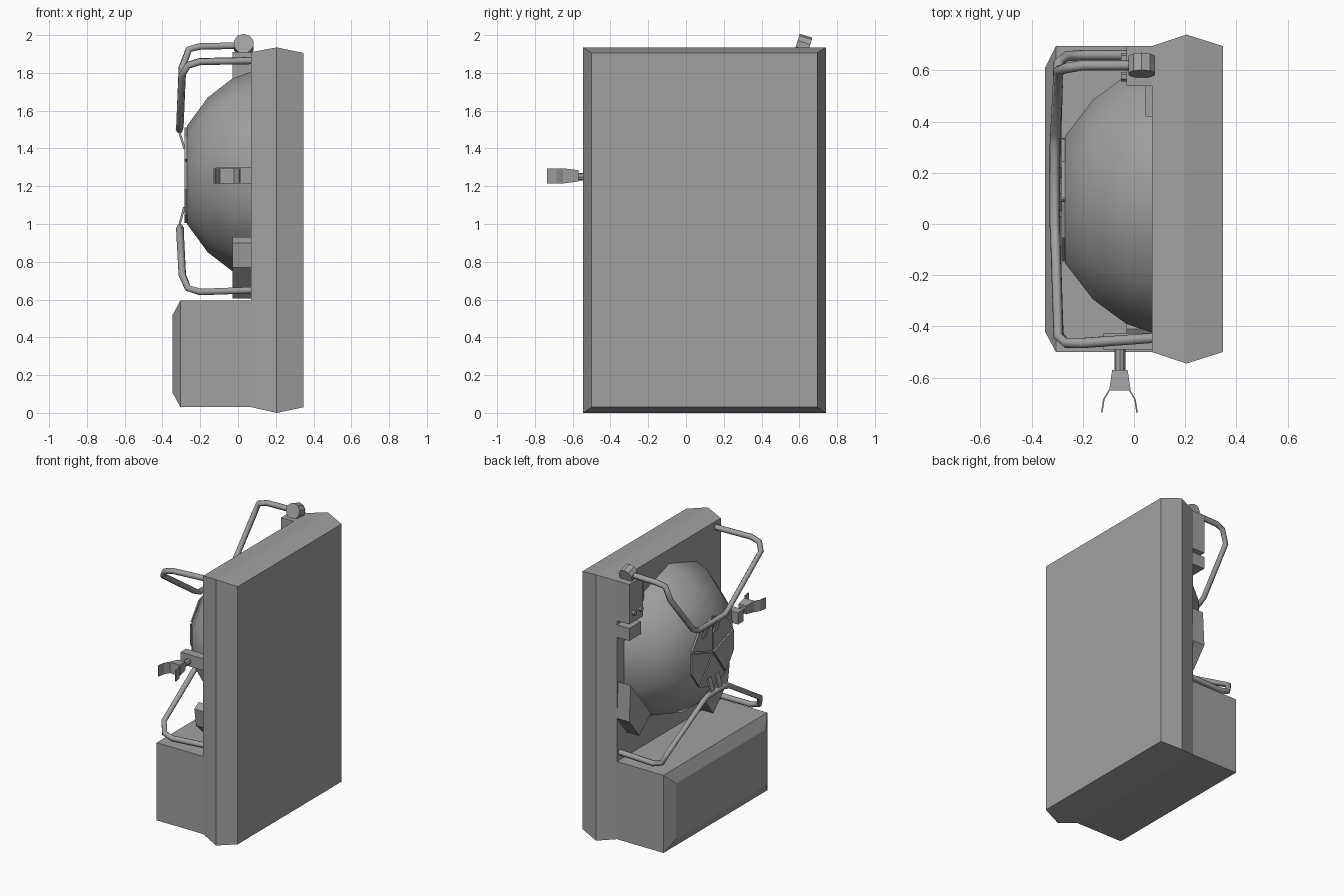
import bpy, bmesh
from math import sin, cos, pi, radians
from mathutils import Vector, Euler

if "Cube" in bpy.data.objects:
    bpy.data.objects.remove(bpy.data.objects["Cube"])

CY, CZ = 0.095, 1.26          # centre of the dome in the y-z plane


def loft(name, rings):
    """Bridge a row of equal-length point rings and cap both ends."""
    bm = bmesh.new()
    rows = [[bm.verts.new(p) for p in r] for r in rings]
    n = len(rows[0])
    for a, b in zip(rows, rows[1:]):
        for i in range(n):
            j = (i + 1) % n
            bm.faces.new((a[i], a[j], b[j], b[i]))
    bm.faces.new(rows[0][::-1])
    bm.faces.new(rows[-1])
    bmesh.ops.recalc_face_normals(bm, faces=bm.faces)
    me = bpy.data.meshes.new(name)
    bm.to_mesh(me)
    bm.free()
    ob = bpy.data.objects.new(name, me)
    bpy.context.collection.objects.link(ob)
    return ob


def rect_x(x, y0, y1, z0, z1):
    return [(x, y0, z0), (x, y1, z0), (x, y1, z1), (x, y0, z1)]


def box(name, x0, x1, y0, y1, z0, z1):
    return loft(name, [rect_x(x0, y0, y1, z0, z1), rect_x(x1, y0, y1, z0, z1)])


def prism_x(name, yz, x0, x1):
    return loft(name, [[(x, y, z) for y, z in yz] for x in (x0, x1)])


def circle_x(x, r, n=10):
    return [(x, CY + r * sin(2 * pi * i / n), CZ + r * cos(2 * pi * i / n)) for i in range(n)]


def activate(ob):
    bpy.ops.object.select_all(action='DESELECT')
    ob.select_set(True)
    bpy.context.view_layer.objects.active = ob


def pipe(name, pts, r=0.02):
    cu = bpy.data.curves.new(name, 'CURVE')
    cu.dimensions = '3D'
    cu.bevel_depth, cu.bevel_resolution, cu.use_fill_caps = r, 1, True
    sp = cu.splines.new('POLY')
    sp.points.add(len(pts) - 1)
    for p, co in zip(sp.points, pts):
        p.co = (*co, 1)
    ob = bpy.data.objects.new(name, cu)
    bpy.context.collection.objects.link(ob)
    activate(ob)
    bpy.ops.object.convert(target='MESH')


def cylinder(name, loc, r, depth, rot, n=10):
    bpy.ops.mesh.primitive_cylinder_add(vertices=n, radius=r, depth=depth, location=loc, rotation=rot)
    bpy.context.object.name = name


# Back slab with a ridge around its middle, and the bevelled base box
loft("back_slab", [rect_x(0.07, -0.5, 0.695, 0.03, 1.91),
                   rect_x(0.205, -0.545, 0.74, 0.0, 1.935),
                   rect_x(0.348, -0.5, 0.695, 0.03, 1.905)])
loft("base_box", [rect_x(-0.348, -0.42, 0.61, 0.11, 0.515),
                  rect_x(-0.305, -0.5, 0.695, 0.03, 0.595),
                  rect_x(0.075, -0.5, 0.695, 0.03, 0.595)])

# Ten-sided, smooth-shaded dome bulging out of the slab
dome = loft("dome", [circle_x(x, r) for x, r in
                     ((-0.27, 0.26), (-0.16, 0.41), (-0.03, 0.51), (0.08, 0.55))])
activate(dome)
bpy.ops.object.shade_smooth_by_angle(angle=radians(40))

# Five raised plates on the dome's flat end, split by narrow gaps
rim = circle_x(0, 0.26)
for i in range(5):
    pts = [Vector((CY, CZ))] + [Vector(rim[(2 * i + k) % 10][1:]) for k in range(3)]
    mid = sum(pts, Vector((0, 0))) / 4
    pts = [mid + (p - mid) * 0.93 for p in pts]
    prism_x(f"dome_plate_{i + 1}", pts, -0.283, -0.268)

# Upper and lower bent pipe frames
pipe("upper_pipe", [(0.03, 0.62, 1.945), (-0.2, 0.62, 1.94), (-0.26, 0.61, 1.925), (-0.295, 0.6, 1.83),
                    (-0.307, 0.36, 1.53), (-0.31, 0.30, 1.5), (-0.31, 0.0, 1.5), (-0.307, -0.06, 1.53),
                    (-0.295, -0.44, 1.79), (-0.265, -0.465, 1.84), (-0.2, -0.465, 1.86), (0.08, -0.445, 1.865)])
pipe("lower_pipe", [(0.08, 0.66, 0.65), (-0.2, 0.66, 0.64), (-0.265, 0.655, 0.66), (-0.295, 0.63, 0.73),
                    (-0.307, 0.24, 0.96), (-0.307, 0.19, 0.98), (-0.307, 0.0, 0.98), (-0.307, -0.06, 0.96),
                    (-0.295, -0.43, 0.73), (-0.265, -0.465, 0.66), (-0.2, -0.465, 0.64), (0.08, -0.445, 0.65)])

# Thin clips holding the pipes to the dome plates
for label, z_pipe, z_in, ys in (("upper", 1.5, 1.40, (0.07, 0.20)), ("lower", 0.98, 1.09, (0.05, 0.14))):
    for k, y in enumerate(ys):
        rings = [[(x, y - 0.02, z), (x, y + 0.02, z), (x + 0.012, y + 0.02, z), (x + 0.012, y - 0.02, z)]
                 for x, z in ((-0.32, z_pipe), (-0.29, z_in))]
        loft(f"{label}_clip_{k + 1}", rings)

# Corner brackets, bolts and end knob of the upper pipe
box("upper_bracket", -0.03, 0.08, 0.54, 0.695, 1.62, 1.91)
box("small_bracket", -0.03, 0.08, 0.56, 0.695, 1.5, 1.59)
box("bracket_plate", 0.045, 0.08, 0.42, 0.545, 1.5, 1.8)
for k, y in enumerate((0.575, 0.65)):
    cylinder(f"bracket_bolt_{k + 1}", (-0.035, y, 1.69), 0.018, 0.03, (0, pi / 2, 0), 6)
cylinder("pipe_knob", (0.03, 0.62, 1.945), 0.054, 0.07, Euler((pi / 2 - radians(17), 0, 0)))

# Slanted blocks hugging the dome's lower corners
prism_x("slanted_block_left", [(0.68, 1.17), (0.445, 0.88), (0.58, 0.765), (0.695, 0.91)], -0.03, 0.08)
prism_x("slanted_block_right", [(-0.19, 0.71), (-0.27, 0.605), (-0.44, 0.77), (-0.46, 0.9), (-0.41, 0.93)],
        -0.03, 0.08)

# Side hook: bracket, stem, flared head and two prongs
box("hook_bracket", -0.12, 0.08, -0.49, -0.425, 1.215, 1.3)
cylinder("hook_stem", (-0.055, -0.53, 1.25), 0.021, 0.1, (pi / 2, 0, 0), 8)
loft("hook_head", [[(-0.055 - w, y, 1.255 - h), (-0.055 + w, y, 1.255 - h),
                    (-0.055 + w, y, 1.255 + h), (-0.055 - w, y, 1.255 + h)]
                   for y, w, h in ((-0.57, 0.03, 0.03), (-0.65, 0.042, 0.04))])
for side, s in (("left", -1), ("right", 1)):
    rings = []
    for d, y in ((0.034, -0.645), (0.058, -0.685), (0.066, -0.737)):
        x0, x1 = -0.057 + s * d, -0.057 + s * (d + 0.006)
        rings.append([(x0, y, 1.215), (x1, y, 1.215), (x1, y, 1.295), (x0, y, 1.295)])
    loft(f"hook_prong_{side}", rings)

# Dark grey finish on every part
grey = bpy.data.materials.new("dark_grey")
grey.diffuse_color = (0.355, 0.355, 0.355, 1)
grey.use_nodes = True
grey.node_tree.nodes["Principled BSDF"].inputs["Base Color"].default_value = grey.diffuse_color
for ob in bpy.data.objects:
    ob.data.materials.clear()
    ob.data.materials.append(grey)
